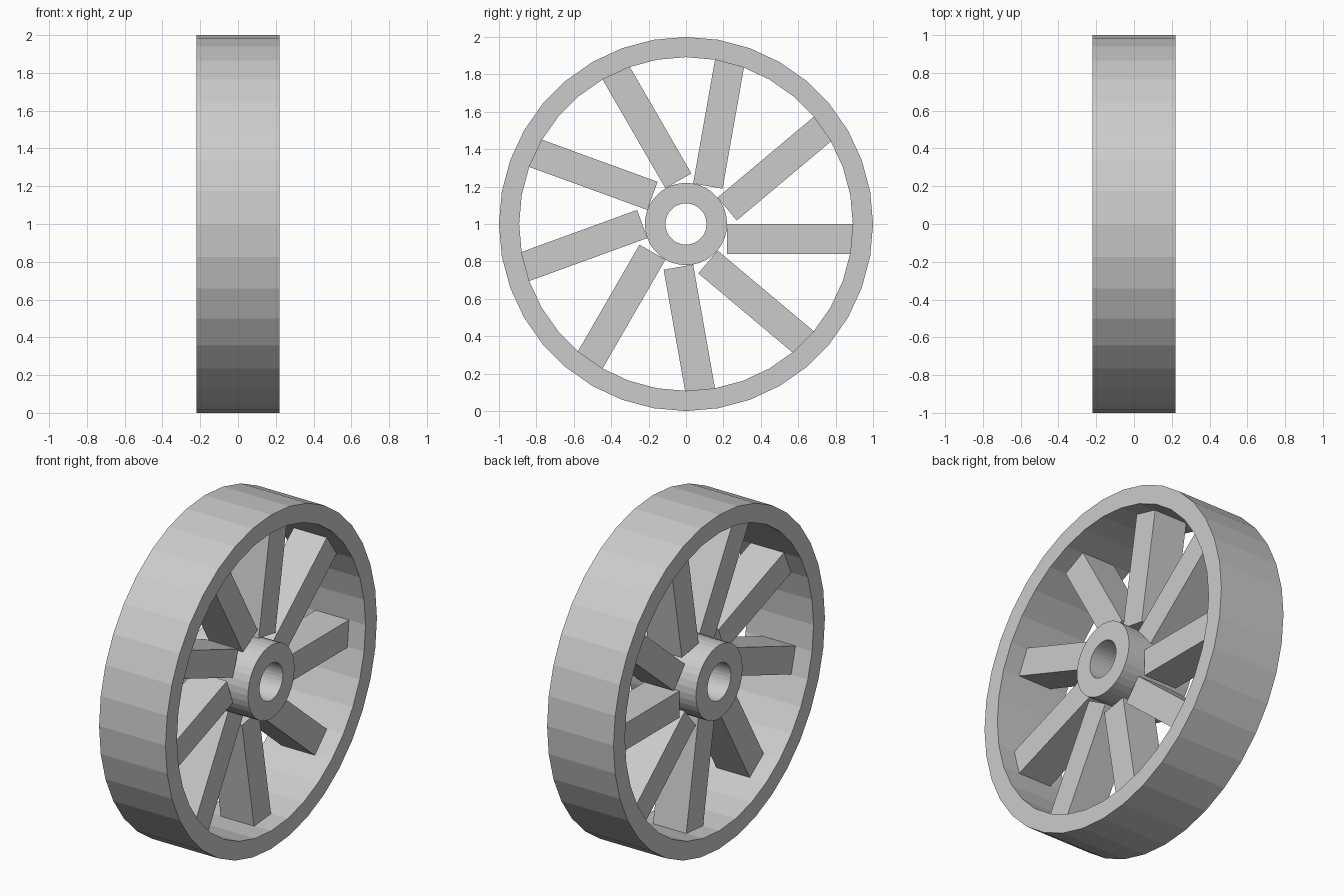
import bpy
import bmesh
from math import radians
from mathutils import Matrix, Vector

if "Cube" in bpy.data.objects:
    bpy.data.objects.remove(bpy.data.objects["Cube"], do_unlink=True)

grey = bpy.data.materials.new("plain grey")
grey.use_nodes = True
grey.diffuse_color = (0.6, 0.6, 0.6, 1)
grey.node_tree.nodes["Principled BSDF"].inputs["Base Color"].default_value = grey.diffuse_color

AXLE = Vector((0, 0, 1))
HALF_WIDTH = 0.22
SPOKES = 9


def finish(name, bm):
    bmesh.ops.recalc_face_normals(bm, faces=bm.faces)
    mesh = bpy.data.meshes.new(name)
    bm.to_mesh(mesh)
    bm.free()
    mesh.materials.append(grey)
    obj = bpy.data.objects.new(name, mesh)
    obj.location = AXLE
    bpy.context.collection.objects.link(obj)
    return obj


def ring(name, inner, outer, sides=36):
    """Square-edged ring made by spinning a rectangle about the x axis."""
    bm = bmesh.new()
    corners = [(-HALF_WIDTH, inner), (HALF_WIDTH, inner),
               (HALF_WIDTH, outer), (-HALF_WIDTH, outer)]
    verts = [bm.verts.new((x, r, 0)) for x, r in corners]
    edges = [bm.edges.new((verts[i], verts[(i + 1) % 4])) for i in range(4)]
    bmesh.ops.spin(bm, geom=verts + edges, cent=(0, 0, 0), axis=(1, 0, 0),
                   angle=radians(360), steps=sides)
    bmesh.ops.remove_doubles(bm, verts=bm.verts, dist=0.0005)
    return finish(name, bm)


def spoke(name, angle):
    """Box set to one side of its radius, its outer end sunk in the rim."""
    start, end, depth, height = 0.22, 0.92, 0.22, 0.16
    place = (Matrix.Rotation(angle, 4, "X")
             @ Matrix.Translation((0, (start + end) / 2, -height / 2))
             @ Matrix.Diagonal((depth, end - start, height, 1)))
    bm = bmesh.new()
    bmesh.ops.create_cube(bm, size=1, matrix=place)
    return finish(name, bm)


# Rim and hollow hub
ring("rim", 0.892, 1.0)
ring("hub", 0.11, 0.22)

# Offset spokes
for i in range(SPOKES):
    spoke(f"spoke_{i + 1}", radians(360 * i / SPOKES))
